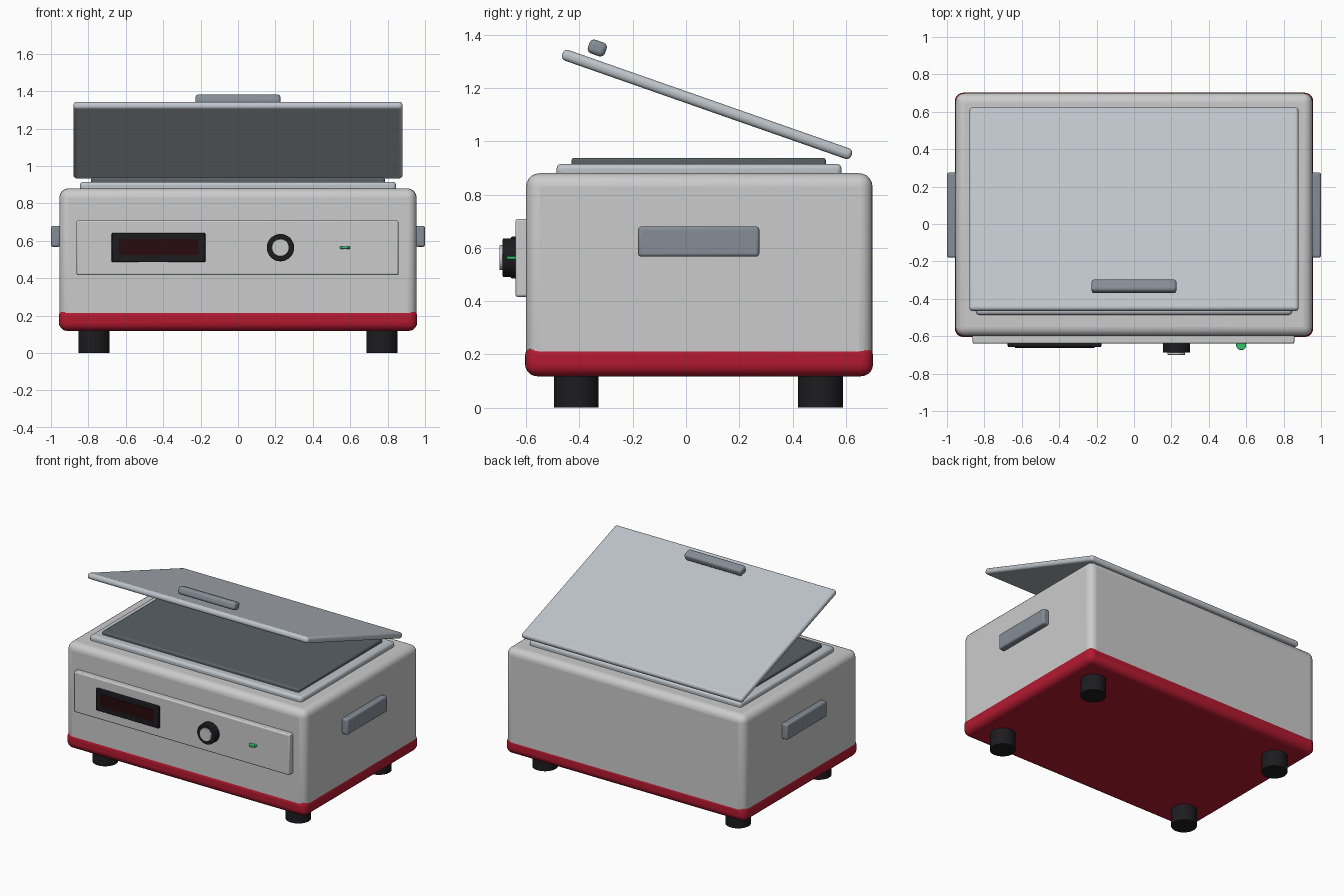
import bpy
from math import radians, pi

if "Cube" in bpy.data.objects:
    bpy.data.objects.remove(bpy.data.objects["Cube"])


def material(name, rgb):
    m = bpy.data.materials.new(name)
    m.diffuse_color = (*rgb, 1)
    m.use_nodes = True
    m.node_tree.nodes["Principled BSDF"].inputs["Base Color"].default_value = m.diffuse_color
    return m


RED = material("red", (0.45, 0.01, 0.03))
BLACK = material("black", (0.012, 0.012, 0.014))
SCREEN = material("dark_red", (0.02, 0.003, 0.004))
GREEN = material("green", (0.03, 0.55, 0.15))
DARK = material("dark_plate", (0.10, 0.12, 0.13))
SLATE = material("slate", (0.24, 0.27, 0.31))
STEEL = material("steel", (0.52, 0.56, 0.60))
PANEL = material("panel", (0.60, 0.61, 0.62))


def finish(ob, name, mat, bevel, segments):
    ob.name = name
    if mat:
        ob.data.materials.append(mat)
    if bevel:
        b = ob.modifiers.new("bevel", 'BEVEL')
        b.width, b.segments = bevel, segments
        b.limit_method = 'ANGLE'
    bpy.ops.object.shade_smooth_by_angle(angle=radians(35))
    return ob


def box(name, x, y, z, mat=None, bevel=0.0, segments=4, tilt=0.0):
    """Rounded box from (min, max) ranges, tilted about its own x axis."""
    bpy.ops.mesh.primitive_cube_add(size=1)
    ob = bpy.context.object
    ob.scale = [r[1] - r[0] for r in (x, y, z)]
    bpy.ops.object.transform_apply(location=False, rotation=False, scale=True)
    ob.location = [(r[0] + r[1]) / 2 for r in (x, y, z)]
    ob.rotation_euler.x = tilt
    return finish(ob, name, mat, bevel, segments)


def cylinder(name, loc, r, depth, mat, bevel=0.0, rot_x=0.0, verts=48):
    bpy.ops.mesh.primitive_cylinder_add(vertices=verts, radius=r, depth=depth,
                                        location=loc, rotation=(rot_x, 0, 0))
    return finish(bpy.context.object, name, mat, bevel, 2)


# Housing and red base band
box("body", (-0.955, 0.955), (-0.6, 0.7), (0.125, 0.88), None, 0.05, 5)
box("base_band", (-0.958, 0.958), (-0.604, 0.702), (0.118, 0.24), RED, 0.045, 5)

# Feet
for sx, side in ((-1, "left"), (1, "right")):
    for y, end in ((-0.412, "front"), (0.505, "back")):
        cylinder(f"foot_{end}_{side}", (sx * 0.77, y, 0.065), 0.084, 0.13, BLACK)

# Side handles
for sx, side in ((-1, "left"), (1, "right")):
    box(f"side_handle_{side}", sorted((sx * 0.95, sx * 1.0)), (-0.18, 0.275),
        (0.567, 0.68), SLATE, 0.012, 3)

# Control panel with display, knob and indicator
box("control_panel", (-0.863, 0.857), (-0.64, -0.59), (0.416, 0.708), PANEL, 0.008, 2)
box("display_frame", (-0.675, -0.175), (-0.658, -0.63), (0.485, 0.642), BLACK, 0.005, 2)
box("display_screen", (-0.637, -0.212), (-0.662, -0.65), (0.524, 0.61), SCREEN)
cylinder("knob", (0.227, -0.66, 0.563), 0.073, 0.056, BLACK, 0.005, pi / 2)
cylinder("knob_cap", (0.227, -0.685, 0.563), 0.047, 0.03, PANEL, 0.003, pi / 2)
cylinder("indicator_light", (0.573, -0.647, 0.563), 0.027, 0.014, GREEN, 0.003)

# Heating surface
box("top_rim", (-0.845, 0.845), (-0.486, 0.584), (0.865, 0.915), STEEL, 0.018, 3)
box("heating_plate", (-0.785, 0.785), (-0.43, 0.525), (0.9, 0.938), DARK, 0.01, 2)

# Raised lid, hinged at the back, with its grip
TILT = radians(-19.3)
box("lid", (-0.88, 0.88), (-0.496, 0.654), (1.117, 1.159), STEEL, 0.018, 4, TILT)
box("lid_grip", (-0.228, 0.228), (-0.367, -0.299), (1.323, 1.377), SLATE, 0.018, 4, TILT)
